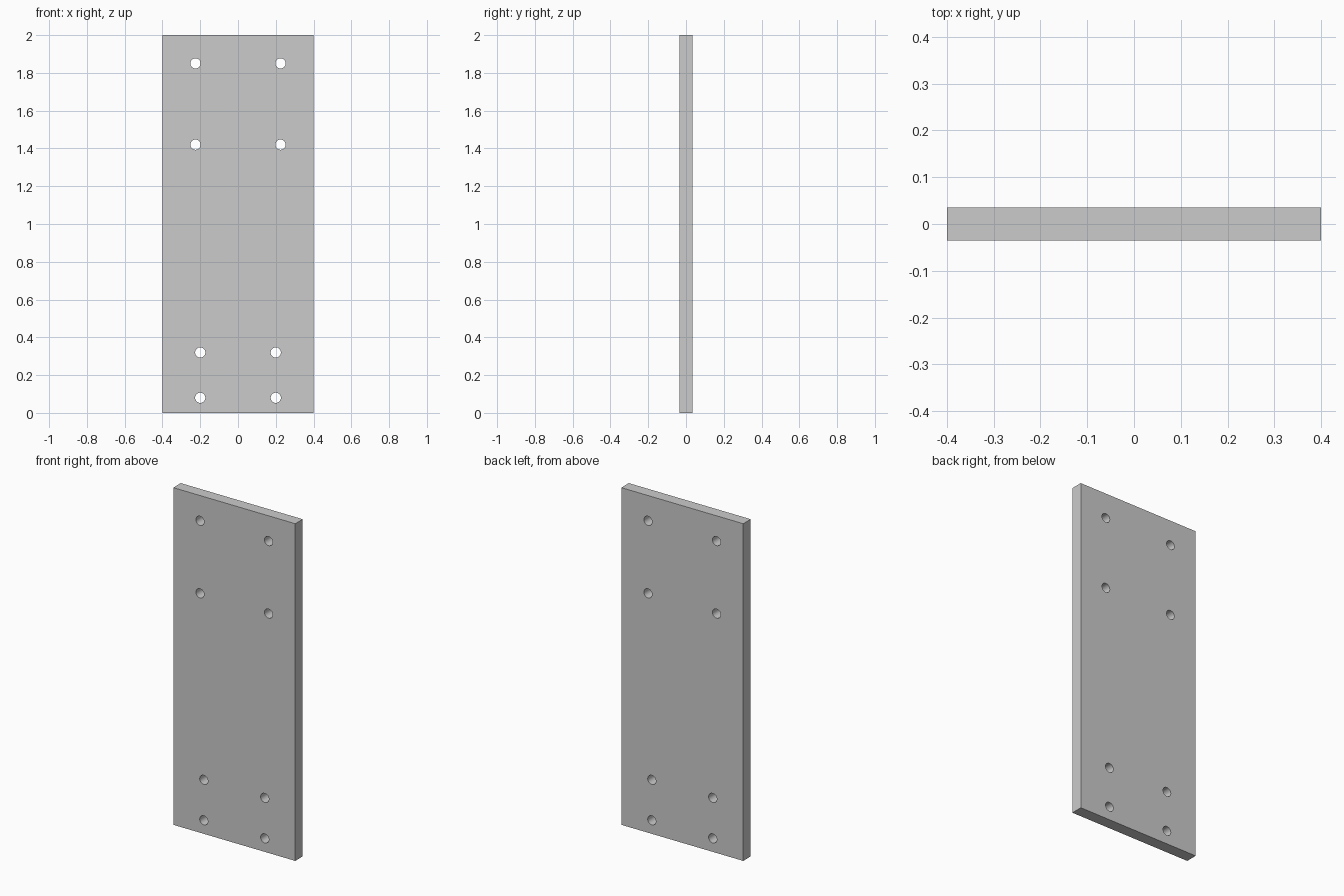
import bpy, bmesh, math
from mathutils import Matrix

if "Cube" in bpy.data.objects:
    bpy.data.objects.remove(bpy.data.objects["Cube"])

WIDTH, THICK, HEIGHT = 0.8, 0.07, 2.0
HOLE_R = 0.027
# half spacing in x, height in z for each pair of bolt holes
HOLE_ROWS = [(0.2, 0.08), (0.2, 0.32), (0.225, 1.42), (0.225, 1.85)]


def make_object(name, bm):
    mesh = bpy.data.meshes.new(name)
    bm.to_mesh(mesh)
    bm.free()
    obj = bpy.data.objects.new(name, mesh)
    bpy.context.collection.objects.link(obj)
    return obj


# Flat rectangular plate
bm = bmesh.new()
bmesh.ops.create_cube(bm, size=1, matrix=Matrix.Translation((0, 0, HEIGHT / 2))
                      @ Matrix.Diagonal((WIDTH, THICK, HEIGHT, 1)))
plate = make_object("mounting_plate", bm)

# Cutter cylinders for the mirrored bolt holes
bm = bmesh.new()
for x, z in HOLE_ROWS:
    for side in (-1, 1):
        bmesh.ops.create_cone(bm, cap_ends=True, segments=48, radius1=HOLE_R,
                              radius2=HOLE_R, depth=THICK * 3,
                              matrix=Matrix.Translation((side * x, 0, z))
                              @ Matrix.Rotation(math.pi / 2, 4, 'X'))
cutter = make_object("hole_cutter", bm)
cutter.hide_render = True

# Drill the holes through the plate
mod = plate.modifiers.new("bolt_holes", 'BOOLEAN')
mod.operation = 'DIFFERENCE'
mod.solver = 'EXACT'
mod.object = cutter
bpy.context.view_layer.objects.active = plate
plate.select_set(True)
bpy.ops.object.modifier_apply(modifier=mod.name)
bpy.data.objects.remove(cutter)

# Smooth hole walls, sharp edges
bpy.ops.object.shade_smooth_by_angle(angle=math.radians(30))
